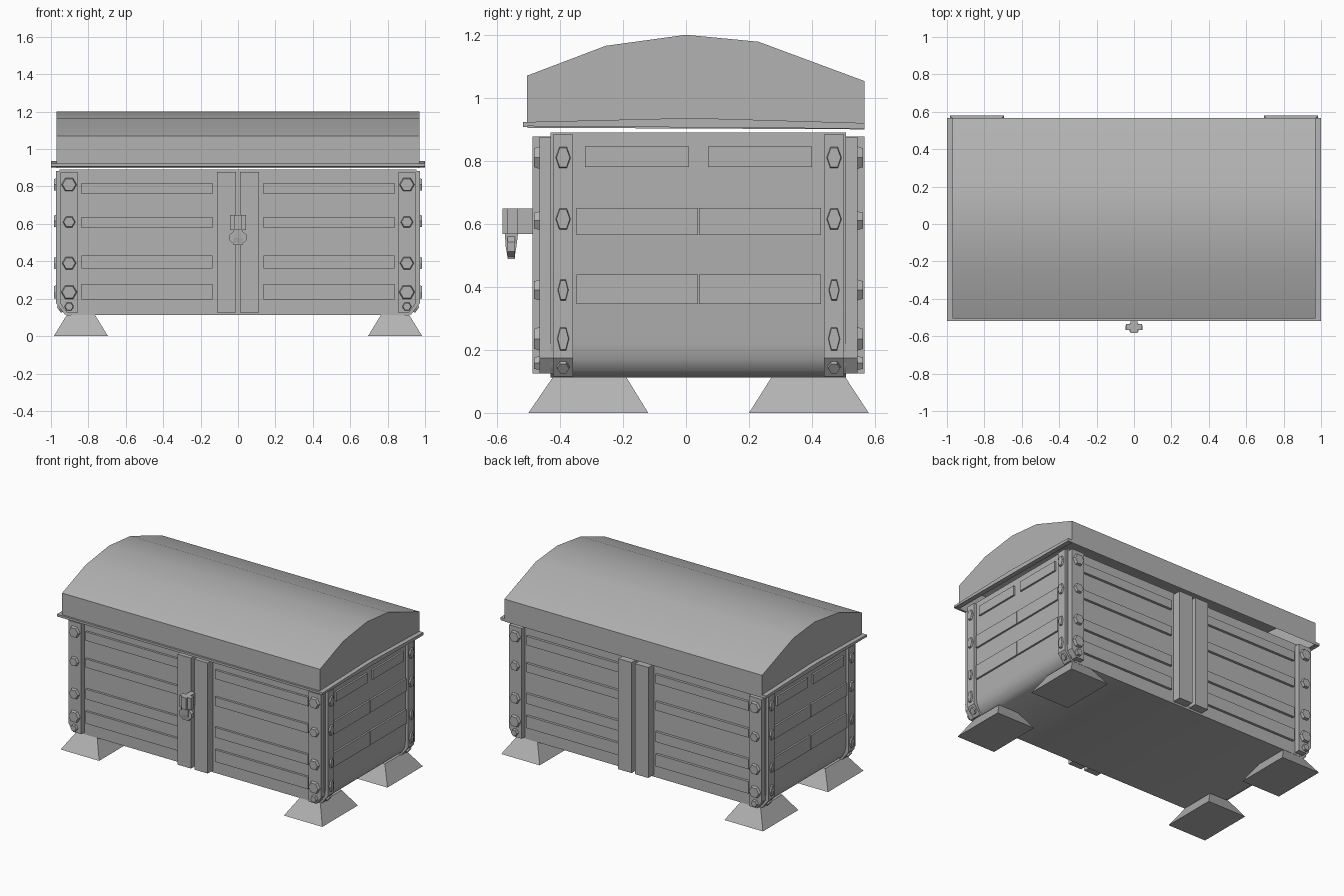
import bpy, bmesh, math
from mathutils import Matrix, Vector

if "Cube" in bpy.data.objects:
    bpy.data.objects.remove(bpy.data.objects["Cube"])

CY = 0.04  # centre of the chest body in y

# One mid-grey for the whole chest
grey = bpy.data.materials.new("grey")
grey.diffuse_color = (0.45, 0.45, 0.45, 1)
grey.use_nodes = True
grey.node_tree.nodes["Principled BSDF"].inputs["Base Color"].default_value = grey.diffuse_color


def add_object(name, bm, smooth=None):
    bmesh.ops.recalc_face_normals(bm, faces=bm.faces)
    me = bpy.data.meshes.new(name)
    bm.to_mesh(me)
    bm.free()
    me.materials.append(grey)
    ob = bpy.data.objects.new(name, me)
    bpy.context.collection.objects.link(ob)
    if smooth:
        bpy.ops.object.select_all(action='DESELECT')
        ob.select_set(True)
        bpy.context.view_layer.objects.active = ob
        bpy.ops.object.shade_smooth_by_angle(angle=math.radians(smooth))
    return ob


def prism(name, pts, axis, a, b, smooth=None):
    """Extrude a profile along x (points are y,z) or y (points are x,z)."""
    bm = bmesh.new()
    rings = []
    for t in (a, b):
        rings.append([bm.verts.new((t, p, q) if axis == 'x' else (p, t, q)) for p, q in pts])
        bm.faces.new(rings[-1])
    n = len(pts)
    for i in range(n):
        j = (i + 1) % n
        bm.faces.new((rings[0][i], rings[0][j], rings[1][j], rings[1][i]))
    return add_object(name, bm, smooth)


def box(name, x0, x1, y0, y1, z0, z1):
    return prism(name, [(x0, z0), (x1, z0), (x1, z1), (x0, z1)], 'y', y0, y1)


def bolt(name, pos, normal, width, height, depth=0.018):
    """Six-sided tapered bolt head pointing along normal."""
    bm = bmesh.new()
    n = Vector(normal).normalized()
    side = Vector((0, 0, 1)).cross(n).normalized()
    up = n.cross(side)
    m = Matrix((side, up, n)).transposed().to_4x4()
    m.translation = Vector(pos)
    spin = Matrix.Rotation(math.pi / 2, 4, 'Z')
    bmesh.ops.create_cone(bm, cap_ends=True, segments=6, radius1=1, radius2=0.85, depth=depth,
                          matrix=m @ Matrix.Diagonal((width, height, 1, 1)) @ spin)
    return add_object(name, bm)


# Chest body with rounded lower ends
half = [(0.955, 0.89), (0.955, 0.22), (0.945, 0.17), (0.925, 0.135), (0.89, 0.112)]
prism("body", half + [(-x, z) for x, z in reversed(half)], 'y', -0.43, 0.508, 40)

# Lid: open-bottomed shell with a shallow barrel top
arc = [(-0.505, 0.905), (-0.505, 1.07), (-0.255, 1.165), (0, 1.2),
       (0.23, 1.178), (0.567, 1.053), (0.567, 0.9)]
lid = prism("lid", arc, 'x', -0.97, 0.97, 30)
bm = bmesh.new()
bm.from_mesh(lid.data)
bottom = [f for f in bm.faces if f.calc_center_median().z < 0.91]
bmesh.ops.delete(bm, geom=bottom, context='FACES')
bm.to_mesh(lid.data)
bm.free()

# Lid rim along the front and both ends
box("front_rim", -1, 1, -0.518, -0.503, 0.908, 0.923)
for s in (-1, 1):
    prism("end_rim", [(-0.518, 0.91), (0.567, 0.902), (0.567, 0.92), (0.02, 0.936), (-0.518, 0.923)],
          'x', s * 0.965, s * 1.0)

# Front and back faces: corner strips, bolts, planks and centre straps
for f in (-1, 1):
    def y(d):
        return CY + f * d
    side_name = "front" if f < 0 else "back"
    for s in (-1, 1):
        strip = [(0.855, 0.875), (0.855, 0.125), (0.915, 0.125), (0.95, 0.175), (0.95, 0.875)]
        prism(side_name + "_corner_strip", [(s * x, z) for x, z in strip], 'y', y(0.46), y(0.505))
        for z, h in ((0.81, 0.041), (0.61, 0.034), (0.39, 0.038), (0.235, 0.043), (0.158, 0.025)):
            bolt(side_name + "_bolt", (s * 0.903, y(0.513), z), (0, f, 0), h, h)
        for z0, z1 in ((0.76, 0.82), (0.577, 0.636), (0.362, 0.43), (0.196, 0.278)):
            box(side_name + "_plank", s * 0.137, s * 0.837, y(0.46), y(0.485), z0, z1)
        box(side_name + "_centre_strap", s * 0.012, s * 0.113, y(0.46), y(0.527), 0.125, 0.877)

# Chest ends: wrapped corner strips, bolts and planks
for s in (-1, 1):
    outer = [(0.93, 0.883), (0.972, 0.883), (0.972, 0.175), (0.925, 0.115), (0.89, 0.115), (0.93, 0.19)]
    for f in (-1, 1):
        yc = CY + f * 0.43
        prism("end_corner_strip", [(s * x, z) for x, z in outer], 'y', yc - 0.032, yc + 0.032)
        for z, w, h in ((0.81, 0.025, 0.041), (0.615, 0.025, 0.041), (0.39, 0.018, 0.04), (0.235, 0.02, 0.045)):
            bolt("end_bolt", (s * 0.974, yc, z), (s, 0, 0), w, h)
        bolt("lower_end_bolt", (s * 0.951, yc, 0.146), (s * 0.8, 0, -0.6), 0.022, 0.026)
        # Paired planks, with the gap in the middle
        for z0, z1, a, b in ((0.78, 0.845, 0.03, 0.36), (0.565, 0.65, 0.002, 0.388),
                             (0.345, 0.44, 0.002, 0.388)):
            box("end_plank", s * 0.94, s * 0.967, CY + f * a, CY + f * b, z0, z1)

# Feet: flared blocks at the four corners
for s in (-1, 1):
    for y0, y1, t0, t1 in ((-0.5, -0.12, -0.422, -0.19), (0.2, 0.58, 0.272, 0.505)):
        bm = bmesh.new()
        rings = []
        for x0, x1, a, b, z in ((0.695, 0.985, y0, y1, 0), (0.765, 0.915, t0, t1, 0.114)):
            rings.append([bm.verts.new((s * x, v, z)) for x, v in ((x0, a), (x1, a), (x1, b), (x0, b))])
            bm.faces.new(rings[-1])
        for i in range(4):
            j = (i + 1) % 4
            bm.faces.new((rings[0][i], rings[0][j], rings[1][j], rings[1][i]))
        add_object("foot", bm)

# Latch: stem and cross plate with a hanging rounded tongue
box("latch_stem", -0.018, 0.018, -0.583, -0.48, 0.568, 0.648)
box("latch_plate", -0.043, 0.043, -0.568, -0.535, 0.568, 0.648)
tongue = [(-0.575, 0.57), (-0.572, 0.525), (-0.565, 0.488), (-0.545, 0.488), (-0.538, 0.53), (-0.533, 0.57)]
prism("latch_tongue", tongue, 'x', -0.025, 0.025)
ring = [(0.05 * math.cos(a), 0.527 + 0.04 * math.sin(a)) for a in (math.tau * (i + 0.5) / 8 for i in range(8))]
prism("latch_knob", ring, 'y', -0.567, -0.542)
